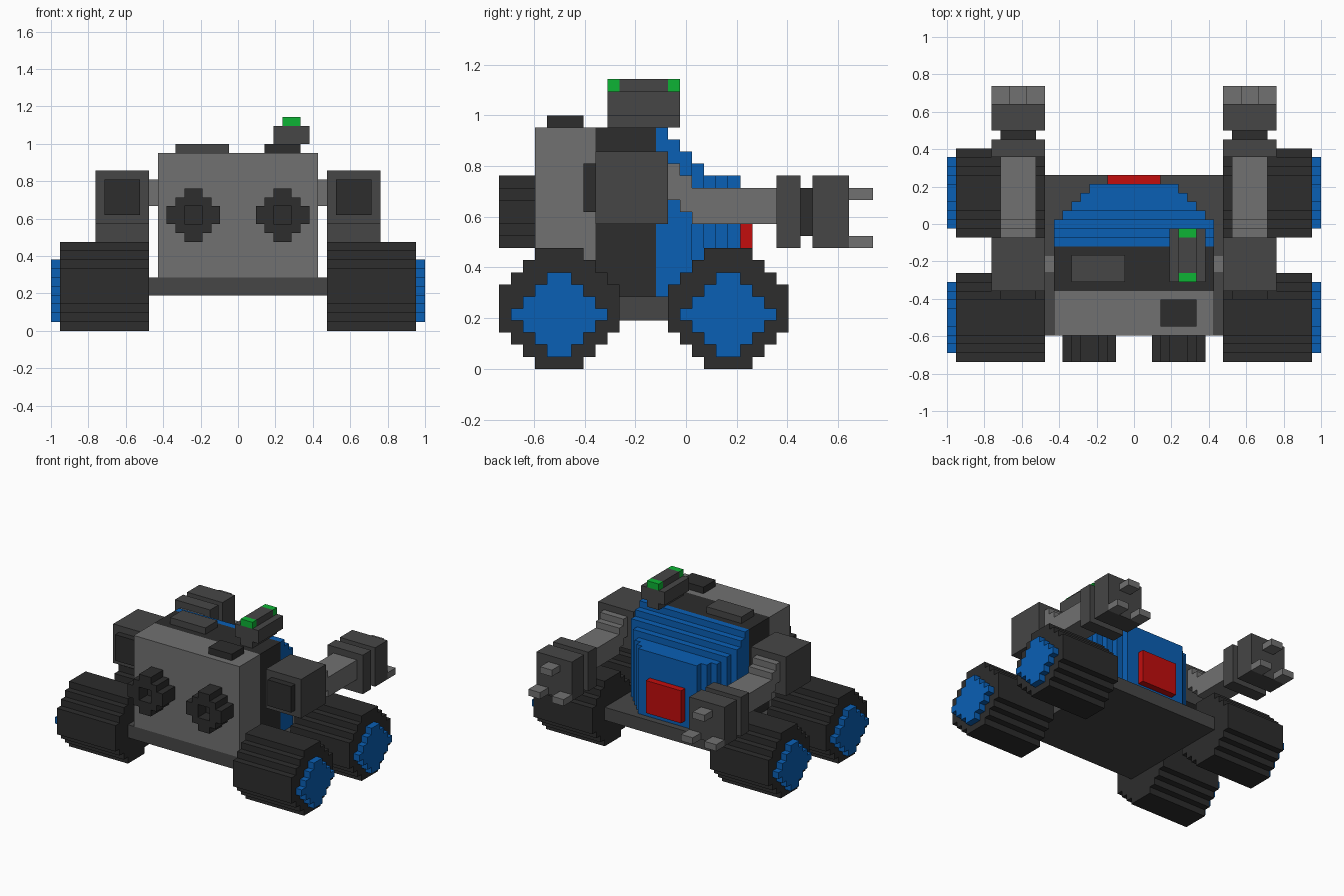
import bpy, bmesh

if "Cube" in bpy.data.objects:
    bpy.data.objects.remove(bpy.data.objects["Cube"], do_unlink=True)

U = 1 / 21          # block size
YC = 15.5           # depth is counted in blocks from the front


def material(name, rgb):
    m = bpy.data.materials.new(name)
    m.use_nodes = True
    m.diffuse_color = (*rgb, 1)
    m.node_tree.nodes["Principled BSDF"].inputs["Base Color"].default_value = (*rgb, 1)
    return m


LIGHT = material("light grey", (0.165, 0.165, 0.165))
MID = material("mid grey", (0.061, 0.061, 0.061))
DARK = material("dark grey", (0.026, 0.026, 0.026))
BLUE = material("blue", (0.003, 0.115, 0.462))
RED = material("red", (0.54, 0.004, 0.004))
GREEN = material("green", (0.004, 0.456, 0.035))


def finish(name, bm, mat):
    bmesh.ops.recalc_face_normals(bm, faces=bm.faces)
    me = bpy.data.meshes.new(name)
    bm.to_mesh(me)
    bm.free()
    me.materials.append(mat)
    ob = bpy.data.objects.new(name, me)
    bpy.context.collection.objects.link(ob)
    return ob


def boxes(name, mat, *specs):
    """One object of boxes, each (x0, x1, y0, y1, z0, z1) in blocks."""
    bm = bmesh.new()
    for x0, x1, y0, y1, z0, z1 in specs:
        for v in bmesh.ops.create_cube(bm, size=1)["verts"]:
            v.co = ((x1 if v.co.x > 0 else x0) * U,
                    ((y1 if v.co.y > 0 else y0) - YC) * U,
                    (z1 if v.co.z > 0 else z0) * U)
    return finish(name, bm, mat)


def stepped_disc(name, mat, halves, centre, z0, d0, d1, axis):
    """Stepped round prism: half width of each row, extruded along x or y."""
    right = []
    for i, h in enumerate(halves):
        right += [(h, z0 + i), (h, z0 + i + 1)]
    outline = right + [(-h, z) for h, z in reversed(right)]
    # drop repeated corners where neighbouring rows are equally wide
    outline = [p for i, p in enumerate(outline) if p != outline[i - 1]]
    bm = bmesh.new()

    def place(a, z, d):
        if axis == 'X':
            return (d * U, (centre + a - YC) * U, z * U)
        return ((centre + a) * U, (d - YC) * U, z * U)

    face = bm.faces.new([bm.verts.new(place(a, z, d0)) for a, z in outline])
    ext = bmesh.ops.extrude_face_region(bm, geom=[face])["geom"]
    shift = (d1 - d0) * U
    vec = (shift, 0, 0) if axis == 'X' else (0, shift, 0)
    bmesh.ops.translate(bm, vec=vec, verts=[g for g in ext if isinstance(g, bmesh.types.BMVert)])
    return finish(name, bm, mat)


# chassis and body
boxes("chassis", MID, (-10, 10, 3, 21, 4, 6))
boxes("front_body", LIGHT, (-9, 9, 3, 8, 6, 20))
boxes("middle_body", DARK, (-9, 9, 8, 13, 6, 20))

# rounded blue back, one slab per step: half width, top
steps = [(9, 20), (9, 19), (9, 18), (8, 17), (7, 16), (6, 16), (5, 16)]
boxes("back_shell", BLUE, *[(-w, w, 13 + i, 14 + i, 6, t) for i, (w, t) in enumerate(steps)])
boxes("back_panel", RED, (-3, 3, 20, 21, 7, 12))

# roof parts
boxes("roof_hatch", DARK, (3, 7, 4, 7, 20, 21))
boxes("roof_plate", MID, (-7, -1, 9, 12, 20, 21))
boxes("roof_pod", MID, (5, 7, 9, 15, 20, 21), (4, 8, 9, 15, 21, 23), (5, 7, 10, 14, 23, 24))
boxes("pod_lights", GREEN, (5, 7, 9, 10, 23, 24), (5, 7, 14, 15, 23, 24))

for s, side in ((1, "left"), (-1, "right")):
    def pair(name, mat, *specs):
        boxes(side + "_" + name, mat, *[
            (min(s * a, s * b), max(s * a, s * b), *rest) for a, b, *rest in specs])

    # wheels with hubs
    for y, end in ((5, "front"), (19, "back")):
        stepped_disc(f"{side}_{end}_wheel", DARK, [2, 3, 4, 5, 5, 5, 5, 4, 3, 2],
                     y, 0, s * 10, s * 20, 'X')
        stepped_disc(f"{side}_{end}_hub", BLUE, [1, 2, 3, 4, 3, 2, 1],
                     y, 1, s * 20, s * 21, 'X')

    # front lamp with a square socket
    lamp = stepped_disc(side + "_lamp", DARK, [1, 2, 3, 3, 2, 1], s * 5, 10, 0, 3, 'Y')
    cutter = boxes("socket_cutter", DARK, (s * 5 - 1, s * 5 + 1, -1, 2, 12, 14))
    cutter.hide_render = True
    mod = lamp.modifiers.new("socket", 'BOOLEAN')
    mod.operation = 'DIFFERENCE'
    mod.object = cutter
    bpy.context.view_layer.objects.active = lamp
    bpy.ops.object.modifier_apply(modifier=mod.name)
    bpy.data.objects.remove(cutter, do_unlink=True)

    # shoulder and arm
    pair("shoulder_joint", LIGHT, (9, 10, 10, 12, 14, 17))
    pair("shoulder", MID, (10, 16, 8, 14, 12, 18))
    pair("shoulder_pad", DARK, (11, 15, 7, 8, 13, 17))
    pair("arm", LIGHT, (11, 15, 14, 15, 14, 17), (11, 15, 15, 16, 13, 16),
         (11, 15, 16, 23, 12, 15))

    # wrist, hand and three fingers
    pair("cuff", MID, (10, 16, 23, 25, 10, 16))
    pair("wrist", DARK, (11, 15, 25, 26, 11, 15))
    pair("hand", MID, (10, 16, 26, 29, 10, 16))
    pair("fingers", LIGHT, (10, 12, 29, 31, 10, 11), (14, 16, 29, 31, 10, 11),
         (12, 14, 29, 31, 14, 15))
